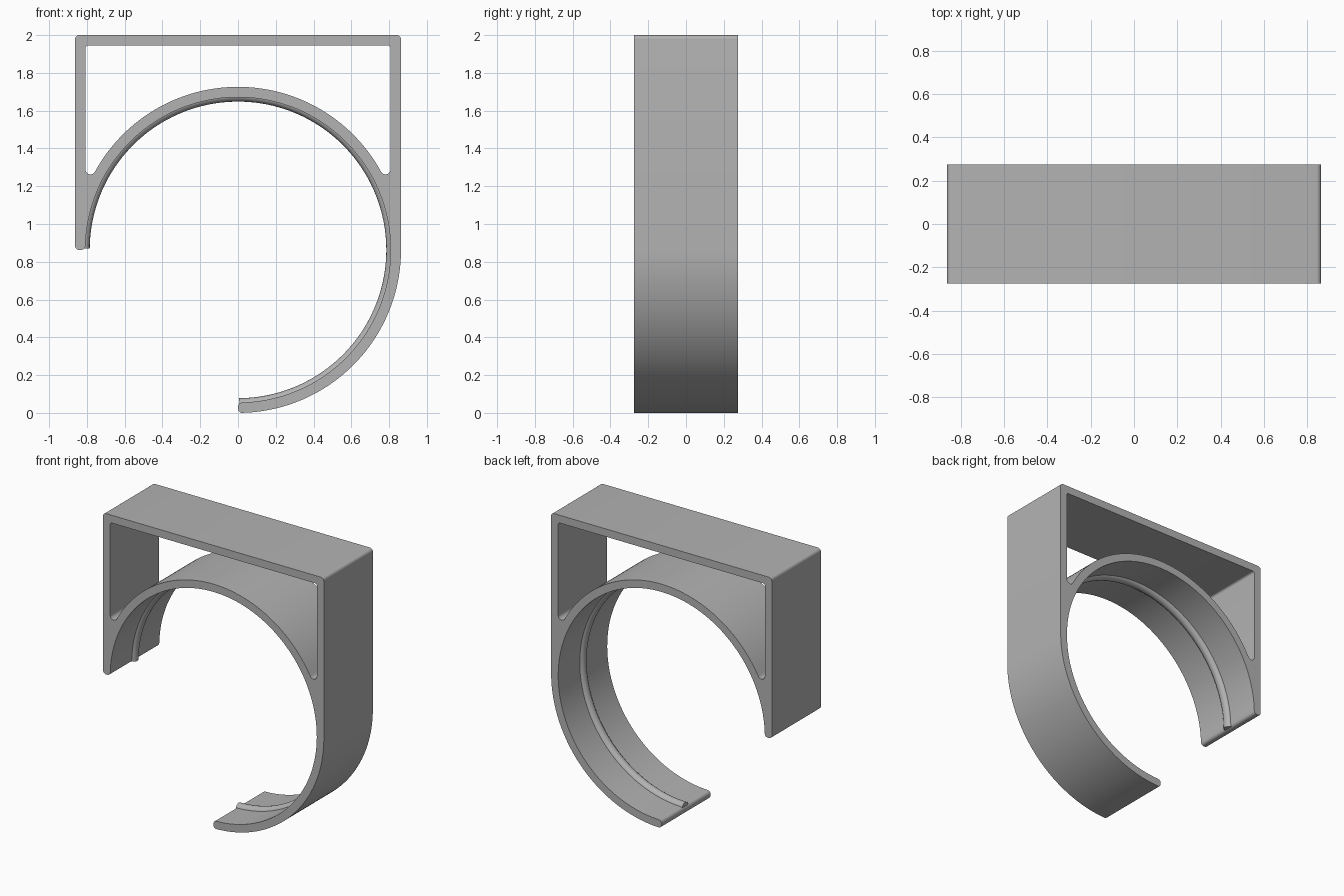
import bpy, bmesh
from math import sin, cos, radians, sqrt, atan2, degrees

cube = bpy.data.objects.get("Cube")
if cube:
    bpy.data.objects.remove(cube)

R = 0.863          # outer radius, also height of the ring centre
WALL = 0.055
INNER = R - WALL
TOP = 2.0
DEPTH = 0.274      # half depth
CORNER = 0.022

grey = bpy.data.materials.new("grey")
grey.use_nodes = True
grey.diffuse_color = (0.45, 0.45, 0.45, 1)
grey.node_tree.nodes["Principled BSDF"].inputs["Base Color"].default_value = (0.45, 0.45, 0.45, 1)


def arc(cx, cz, r, start, end, steps=6):
    """Points on an arc, angles in degrees."""
    angles = [radians(start + (end - start) * i / steps) for i in range(steps + 1)]
    return [(cx + r * cos(a), cz + r * sin(a)) for a in angles]


def smooth(obj):
    bpy.ops.object.select_all(action='DESELECT')
    obj.select_set(True)
    bpy.context.view_layer.objects.active = obj
    bpy.ops.object.shade_smooth_by_angle(angle=radians(30))


def extrude_profile(name, loops):
    """Fill closed loops (outline and holes) and extrude them along y."""
    bm = bmesh.new()
    for loop in loops:
        verts = [bm.verts.new((x, -DEPTH, z)) for x, z in loop]
        for a, b in zip(verts, verts[1:] + verts[:1]):
            bm.edges.new((a, b))
    bmesh.ops.triangle_fill(bm, use_beauty=True, edges=bm.edges[:])
    result = bmesh.ops.extrude_face_region(bm, geom=bm.faces[:], use_keep_orig=True)
    moved = [v for v in result["geom"] if isinstance(v, bmesh.types.BMVert)]
    bmesh.ops.translate(bm, verts=moved, vec=(0, 2 * DEPTH, 0))
    bmesh.ops.recalc_face_normals(bm, faces=bm.faces[:])
    mesh = bpy.data.meshes.new(name)
    bm.to_mesh(mesh)
    bm.free()
    mesh.materials.append(grey)
    obj = bpy.data.objects.new(name, mesh)
    bpy.context.collection.objects.link(obj)
    smooth(obj)


# Hook outline: lower arc, square top, left end, inner ring, lower end
c = CORNER
outline = (
    arc(0, R, R, -88.5, 0, 48)
    + arc(R - c, TOP - c, c, 0, 90)
    + arc(-R + c, TOP - c, c, 90, 180)
    + arc(-R + c, R + c, c, 180, 270)
    + arc(-INNER - c, R + c, c, 270, 360)
    + arc(0, R, INNER, 178.3, -88.4, 140)
    + arc(c, WALL - c, c, 90, 180)
    + arc(c, c, c, 180, 268)
)

# Opening between the arch and the square top, with rounded lower tips
side = R - WALL
tip = 0.027
tip_x = side - tip
tip_h = sqrt((R + tip) ** 2 - tip_x ** 2)
lean = degrees(atan2(tip_h, tip_x))
small = 0.015
right_half = (
    arc(tip_x, R + tip_h, tip, 180 + lean, 360, 10)
    + arc(side - small, TOP - WALL - small, small, 0, 90)
)
left_half = [(-x, z) for x, z in reversed(right_half)]
arch = arc(0, R, R, 180 - lean, lean, 72)[1:-1]
extrude_profile("hook_body", [outline, right_half + left_half + arch])

# Round rib running along the middle of the inner surface
curve = bpy.data.curves.new("inner_rib", 'CURVE')
curve.dimensions = '3D'
curve.bevel_depth = 0.035
curve.bevel_resolution = 6
curve.use_fill_caps = True
path = arc(0, R, 0.82, -89.5, 179.5, 140)
spline = curve.splines.new('POLY')
spline.points.add(len(path) - 1)
for point, (x, z) in zip(spline.points, path):
    point.co = (x, 0, z, 1)
curve.materials.append(grey)
rib = bpy.data.objects.new("inner_rib", curve)
bpy.context.collection.objects.link(rib)
bpy.ops.object.select_all(action='DESELECT')
rib.select_set(True)
bpy.context.view_layer.objects.active = rib
bpy.ops.object.convert(target='MESH')
smooth(bpy.context.view_layer.objects.active)
